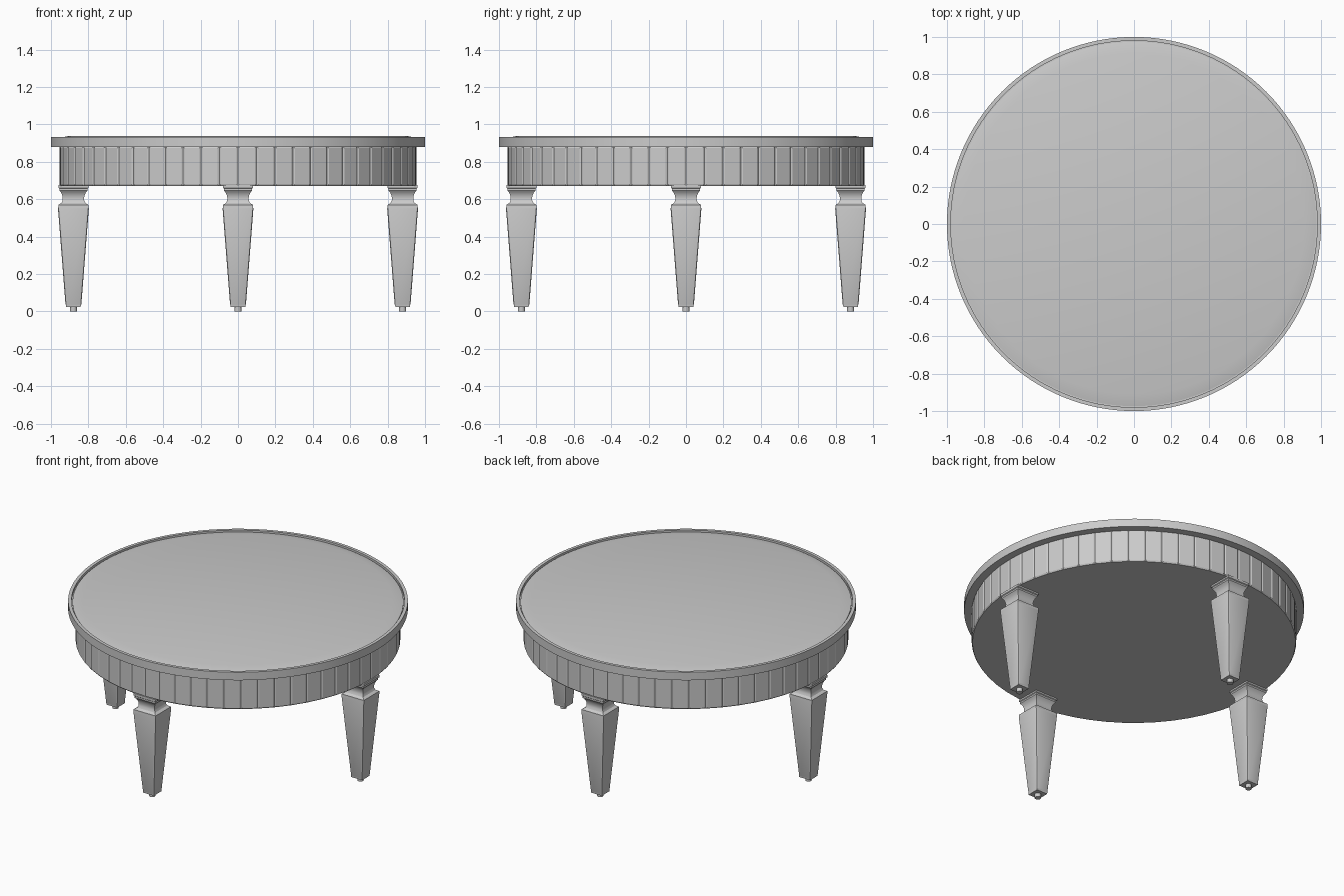
import bpy, bmesh
from math import sin, cos, pi, radians, sqrt

cube = bpy.data.objects.get("Cube")
if cube:
    bpy.data.objects.remove(cube, do_unlink=True)

# One material
grey = bpy.data.materials.new("silver grey")
grey.use_nodes = True
colour = (0.6, 0.6, 0.6, 1)
grey.diffuse_color = colour
grey.node_tree.nodes["Principled BSDF"].inputs["Base Color"].default_value = colour


def turn(profile, sides, start=0.0, scale=1.0):
    """Bmesh of a closed solid turned from (radius, z) points, bottom to top."""
    bm = bmesh.new()
    rings = []
    for r, z in profile:
        rings.append([bm.verts.new((r * scale * cos(start + 2 * pi * i / sides),
                                    r * scale * sin(start + 2 * pi * i / sides), z))
                      for i in range(sides)])
    for low, high in zip(rings, rings[1:]):
        for i in range(sides):
            j = (i + 1) % sides
            bm.faces.new((low[i], low[j], high[j], high[i]))
    bm.faces.new(rings[0][::-1])
    bm.faces.new(rings[-1])
    bmesh.ops.recalc_face_normals(bm, faces=bm.faces)
    return bm


def finish(bm, name, smooth=True):
    mesh = bpy.data.meshes.new(name)
    bm.to_mesh(mesh)
    bm.free()
    mesh.materials.append(grey)
    ob = bpy.data.objects.new(name, mesh)
    bpy.context.collection.objects.link(ob)
    if smooth:
        bpy.ops.object.select_all(action='DESELECT')
        ob.select_set(True)
        bpy.context.view_layer.objects.active = ob
        bpy.ops.object.shade_smooth_by_angle(angle=radians(25))
    return ob


# Rim with a shallow recess, holding a bevelled top plate
finish(turn([(0.94, 0.88), (1, 0.88), (1, 0.932), (0.98, 0.932), (0.98, 0.916)], 128),
       "table_rim")
finish(turn([(0.974, 0.912), (0.974, 0.923), (0.91, 0.937)], 128), "top_plate")

# Apron faced with narrow bevelled panels
bm = turn([(0.951, 0.67), (0.951, 0.883)], 60)
panels = [f for f in bm.faces if len(f.verts) == 4]
bmesh.ops.inset_individual(bm, faces=panels, thickness=0.012, depth=0.005)
finish(bm, "apron", smooth=False)

# Square tapered legs with a waisted neck and panelled sides
leg_profile = [(0.039, 0.025), (0.039, 0.032), (0.08, 0.558), (0.08, 0.57),
               (0.064, 0.58), (0.058, 0.592), (0.057, 0.606), (0.06, 0.622),
               (0.067, 0.637), (0.075, 0.646), (0.075, 0.656),
               (0.08, 0.66), (0.08, 0.675)]
bm = turn(leg_profile, 4, start=pi / 4, scale=sqrt(2))
sides = [f for f in bm.faces if 0.1 < f.calc_center_median().z < 0.5]
bmesh.ops.inset_individual(bm, faces=sides, thickness=0.011, depth=0.003)
first_leg = finish(bm, "leg")
first_foot = finish(turn([(0.019, 0), (0.019, 0.03)], 16), "foot")

# Repeat around the table, one leg at each quarter
places = {"right": (-0.88, 0), "left": (0.88, 0), "front": (0, -0.88), "back": (0, 0.88)}
for part in (first_leg, first_foot):
    base = part.name
    for k, (side, (x, y)) in enumerate(places.items()):
        ob = part if k == 0 else part.copy()
        if k:
            bpy.context.collection.objects.link(ob)
        ob.name = f"{side}_{base}"
        ob.location = (x, y, 0)
